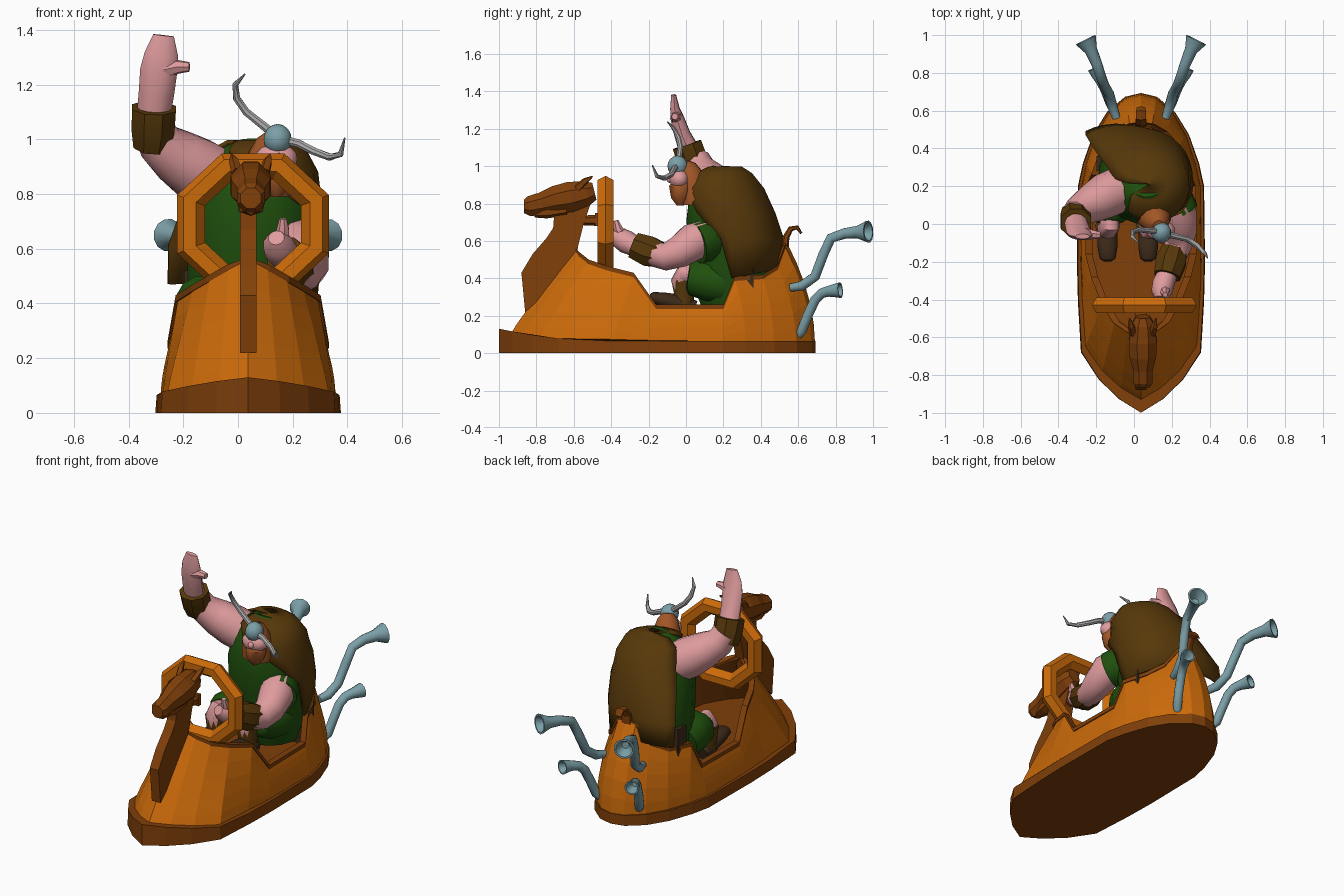
import bpy, bmesh, math
from mathutils import Vector

CX = 0.037  # centre line of the boat


def material(name, *rgb):
    m = bpy.data.materials.new(name)
    m.diffuse_color = (*rgb, 1)
    return m


ORANGE = material("orange wood", .60, .145, .003)
BROWN = material("dark wood", .215, .050, .003)
VEST = material("vest leather", .095, .040, .003)
GREEN = material("green cloth", .014, .080, .004)
SKIN = material("skin", .74, .33, .34)
HAIR = material("ginger hair", .36, .095, .02)
STEEL = material("blue steel", .20, .35, .39)
HORN = material("horn grey", .42, .41, .41)
BOOT = material("boot leather", .045, .023, .010)


def build(name, verts, faces, mats, smooth=False):
    bm = bmesh.new()
    vs = [bm.verts.new(v) for v in verts]
    for f in faces:
        bm.faces.new([vs[i] for i in f])
    bmesh.ops.recalc_face_normals(bm, faces=bm.faces)
    me = bpy.data.meshes.new(name)
    bm.to_mesh(me)
    bm.free()
    for m in mats:
        me.materials.append(m)
    ob = bpy.data.objects.new(name, me)
    bpy.context.collection.objects.link(ob)
    if smooth:
        bpy.ops.object.select_all(action='DESELECT')
        ob.select_set(True)
        bpy.context.view_layer.objects.active = ob
        bpy.ops.object.shade_smooth_by_angle(angle=math.radians(42))
    return ob


def loft(name, rings, mats, caps=True, smooth=False, closed=True):
    """Skin a list of equal-length rings."""
    n = len(rings[0])
    faces = [(r * n + i, r * n + (i + 1) % n, (r + 1) * n + (i + 1) % n, (r + 1) * n + i)
             for r in range(len(rings) - 1) for i in range(n if closed else n - 1)]
    if caps:
        faces += [tuple(range(n)), tuple(range((len(rings) - 1) * n, len(rings) * n))]
    return build(name, [v for r in rings for v in r], faces, mats, smooth)


def tube(name, pts, radii, mat, sides=10, hint=(1, 0, 0), smooth=True, hollow=0):
    """Tube along points; each radius is a number or (along hint, across). Hollow = mouth depth."""
    pts = [Vector(p) for p in pts]
    rings = []
    for i, p in enumerate(pts):
        t = (pts[min(i + 1, len(pts) - 1)] - pts[max(i - 1, 0)]).normalized()
        u = Vector(hint)
        u = (u - t * u.dot(t)).normalized()
        v = t.cross(u)
        a, b = radii[i] if isinstance(radii[i], tuple) else (radii[i],) * 2
        rings.append([p + u * a * math.cos(k) + v * b * math.sin(k)
                      for k in (2 * math.pi * (j + .5) / sides for j in range(sides))])
    if hollow:
        for k, depth in ((.82, 0), (.35, hollow)):
            rings.append([p + (q - p) * k - t * depth for q in rings[len(pts) - 1]])
    return loft(name, rings, [mat], smooth=smooth)


def box(name, c, s, mat):
    vs = [(c[0] + x * s[0], c[1] + y * s[1], c[2] + z * s[2])
          for z in (-1, 1) for x, y in ((-1, -1), (1, -1), (1, 1), (-1, 1))]
    return loft(name, [vs[:4], vs[4:]], [mat])


def ball(name, c, r, mat):
    zs = [-1, -.92, -.7, -.38, 0, .38, .7, .92, 1]
    rad = [math.sqrt(max(1 - z * z, .004)) for z in zs]
    return tube(name, [(c[0], c[1], c[2] + z * r[2]) for z in zs],
                [(k * r[0], k * r[1]) for k in rad], mat, 12)


# ---- Hull: half outline as (bottom w, bottom y, rim w, rim y, rim z), then mirrored
half = [(0, -.97, 0, -.60, .56), (.11, -.90, .07, -.57, .53), (.21, -.80, .14, -.52, .49),
        (.30, -.66, .20, -.42, .455), (.315, -.4, .255, -.28, .42), (.32, -.2, .285, -.16, .25),
        (.315, .2, .28, .2, .25), (.29, .32, .255, .26, .40), (.24, .47, .2, .41, .41),
        (.17, .59, .13, .49, .46), (.08, .67, .06, .53, .57), (0, .69, 0, .54, .59)]
cols = half + [(-a, b, -c, d, e) for a, b, c, d, e in half[-2:0:-1]]
rings = []
for t in (0, .2, .4, .6, .8, 1):
    ring = []
    for bw, by, rw, ry, rz in cols:
        f = t ** (1.1 if by < -.3 else 1.9)
        ring.append((CX + bw + (rw - bw) * f, by + (ry - by) * f, .05 + (rz - .05) * t))
    rings.append(ring)
hull = loft("hull", rings, [ORANGE, BROWN], caps=False)
sol = hull.modifiers.new("thickness", 'SOLIDIFY')
sol.thickness, sol.offset, sol.material_offset, sol.material_offset_rim = .025, -1, 1, 1

# Rim moulding
trim = [[(x + sx * (1 if x > CX else -1) * (abs(x - CX) > .01), y, z + dz) for x, y, z in rings[-1]]
        for sx, dz in ((.01, -.014), (.01, .01), (-.028, .01), (-.028, -.014), (.01, -.014))]
loft("rim_moulding", trim, [BROWN], caps=False)


# Base skirt, rising at the bow, and inner floor
def skirt_ring(k, dz):
    return [(CX + bw * k, by * (1.03 if by < 0 else 1.005),
             dz * (.065 + .065 * max(0, (-by - .5) / .47) ** 1.5)) for bw, by, *_ in cols]


loft("base_skirt", [skirt_ring(1.06, 0), skirt_ring(1.045, 1)], [BROWN])
loft("floor", [[(CX + bw * .86, by * .86, z) for bw, by, *_ in cols] for z in (.17, .2)], [BROWN])

# ---- Figurehead: neck, head, ears
side = [(-.86, .22), (-.88, .43), (-.82, .53), (-.75, .61), (-.71, .67), (-.70, .80), (-.50, .88),
        (-.51, .80), (-.55, .68), (-.575, .58), (-.60, .45)]
loft("figurehead_neck", [[(CX + s, y, z) for y, z in side] for s in (-.03, .03)], [BROWN])
tube("figurehead_head", [(CX + .01, y, z) for y, z in
     ((-.865, .785), (-.84, .785), (-.77, .80), (-.70, .82), (-.62, .835), (-.53, .855), (-.49, .865))],
     [(.04, .04), (.055, .058), (.055, .065), (.076, .08), (.08, .088), (.065, .072), (.04, .05)],
     BROWN, 8, smooth=False)
tube("figurehead_jaw", [(CX + .01, y, z) for y, z in ((-.81, .745), (-.75, .75), (-.64, .77))],
     [(.03, .02), (.05, .03), (.055, .035)], BROWN, 6, smooth=False)
for s in (-1, 1):
    tube("figurehead_ear", [(CX + .01 + s * .05, -.58, .88), (CX + .01 + s * .062, -.54, .92),
         (CX + .01 + s * .07, -.50, .945)], [.022, .018, .004], BROWN, 5, smooth=False)

# ---- Octagonal steering wheel and its column
wheel = []
for i in range(9):
    a = math.pi / 8 + i * math.pi / 4
    wheel.append([(.055 + r * math.cos(a), -.43 + y, .69 + .93 * r * math.sin(a))
                  for r, y in ((.30, 0), (.275, -.042), (.225, -.042), (.19, 0), (.225, .042), (.275, .042))])
loft("steering_wheel", wheel, [ORANGE], caps=False)
tube("wheel_column", [(CX, -.57, .71), (CX, -.47, .71)], [.025, .03], BROWN, 6)
box("wheel_hub", (CX, -.475, .715), (.03, .012, .035), BROWN)

# ---- Stern curl
tube("stern_curl", [(CX, .53, .55), (CX, .535, .62), (CX, .56, .665), (CX, .595, .672), (CX, .617, .64)],
     [(.035, .02), (.035, .018), (.03, .015), (.03, .012), (.025, .006)], BROWN, 6, smooth=False)

# ---- Exhaust horns, two on each side
for s in (-1, 1):
    for tag, path, bell in (
            ("upper", [(.13, .56, .35), (.15, .62, .36), (.17, .69, .41), (.195, .735, .53), (.21, .775, .615),
                       (.235, .85, .64), (.265, .92, .647), (.292, .975, .65)], .060),
            ("lower", [(.12, .585, .08), (.15, .62, .12), (.165, .65, .20), (.18, .69, .285), (.195, .725, .32),
                       (.212, .76, .33), (.228, .79, .334), (.24, .825, .337)], .043)):
        tube(tag + "_exhaust", [(CX + s * x, y, z) for x, y, z in path],
             [.022, .027, .027, .027, .027, .029, .035, bell], STEEL, 12, hollow=.06)

# ---- Rider torso: (z, centre x, centre y, radius x, radius y)
body = [(.22, .04, .27, .17, .18), (.33, .04, .27, .21, .22), (.46, .04, .265, .23, .225),
        (.60, .05, .25, .24, .235), (.74, .06, .22, .235, .225), (.87, .07, .205, .205, .19),
        (.95, .07, .20, .16, .135), (.985, .07, .21, .09, .07)]
tube("tunic", [(x, y, z) for z, x, y, _, _ in body], [b[3:] for b in body], GREEN, 16)

# Leather cape wrapped round the back and right side, with one loose lower corner
starts = [-5, -15, -42, -98, -125, -140]
ends = [146, 148, 150, 155, 165, 175]
flare = [1, .95, .5, .15, 0, 0]
cape = []
for (z, x, y, rx, ry), a0, a1, fl in zip(body[2:], starts, ends, flare):
    row = []
    for j in range(15):
        q = j / 14
        a = math.radians(a0 + (a1 - a0) * q)
        k = fl * max(0, q - .6) / .4
        hem = .07 * max(0, 1 - 1.6 * q) if z < .5 else 0
        row.append((x + (rx + .02) * math.cos(a) - .09 * k, y + (ry + .02) * math.sin(a) + .09 * k,
                    z + .012 - hem))
    cape.append(row)
cape.append([(.08, .21, 1.0)] * 15)
shell = loft("cape", cape, [VEST], caps=False, closed=False, smooth=True)
shell.modifiers.new("thickness", 'SOLIDIFY').thickness = .015
box("seat_back", (CX, .32, .36), (.235, .04, .16), BOOT)

# ---- Head, beard and helmet
tube("hair", [(.10, .045, .80), (.105, .04, .87), (.115, .025, .94), (.125, 0, .99), (.13, -.01, 1.02)],
     [(.095, .075), (.095, .08), (.078, .075), (.058, .06), (.03, .03)], HAIR, 12)
ball("face", (.14, -.035, .93), (.08, .055, .055), SKIN)
tube("beard", [(.14, -.03, .79), (.14, -.03, .83), (.145, -.03, .88), (.14, -.01, .92)],
     [.02, .05, .062, .05], HAIR, 10)
ball("nose", (.15, -.085, .93), (.018, .02, .02), SKIN)
ball("helmet", (.145, -.045, 1.0), (.053, .056, .056), STEEL)
tube("high_horn", [(.13, -.04, 1.02), (.08, -.035, 1.06), (.03, -.03, 1.10), (-.005, -.04, 1.15),
     (-.01, -.065, 1.20), (.025, -.10, 1.238)], [.017, .016, .015, .014, .011, .003], HORN, 8, (0, 1, 0))
tube("low_horn", [(.16, -.05, 1.0), (.22, -.065, .985), (.28, -.08, .955), (.335, -.115, .935),
     (.375, -.155, .945), (.39, -.18, 1.005)], [.017, .016, .015, .014, .011, .003], HORN, 8, (0, 1, 0))

# ---- Raised arm with cuff, open hand and thumb
Y = (0, 1, 0)
tube("raised_arm", [(-.06, .19, .84), (-.15, .15, .89), (-.22, .11, .935), (-.285, .075, .985), (-.31, .05, 1.04)],
     [.12, .12, .105, .085, .075], SKIN, 12, Y)
tube("raised_cuff", [(-.315, .06, .975), (-.31, .03, 1.04), (-.307, .005, 1.115)],
     [(.075, .072), (.088, .085), (.085, .087)], VEST, 8, Y)
tube("raised_hand", [(-.307, .01, 1.10), (-.298, -.02, 1.17), (-.29, -.045, 1.25), (-.28, -.06, 1.31), (-.272, -.066, 1.38)],
     [(.055, .062), (.045, .065), (.038, .068), (.026, .062), (.014, .038)], SKIN, 10, Y)
tube("raised_thumb", [(-.27, -.05, 1.255), (-.22, -.055, 1.265), (-.178, -.06, 1.265)],
     [.035, .026, .018], SKIN, 7, Y)

# ---- Steering arm with short sleeve, cuff and hand
tube("short_sleeve", [(.17, .17, .61), (.21, .115, .60), (.235, .06, .585)], [.09, .112, .11], GREEN, 12)
tube("steering_arm", [(.20, .13, .635), (.235, .04, .595), (.245, -.04, .54), (.235, -.11, .515), (.21, -.17, .53)],
     [.085, .103, .088, .075, .07], SKIN, 12)
tube("steering_cuff", [(.215, -.135, .525), (.195, -.20, .545), (.175, -.275, .575)],
     [.073, .087, .075], VEST, 8)
tube("steering_hand", [(.175, -.27, .57), (.155, -.32, .595), (.145, -.36, .62), (.14, -.395, .64)],
     [(.055, .055), (.06, .062), (.055, .055), (.03, .03)], SKIN, 10)
tube("steering_thumb", [(.16, -.345, .63), (.165, -.365, .67), (.165, -.375, .71)], [.03, .024, .014], SKIN, 7)

# ---- Legs: thigh, knee, boot cuff and boot
for thigh_x, foot_x in ((-.12, -.14), (.14, .075)):
    mid = (thigh_x + foot_x) / 2
    tube("thigh", [(thigh_x, .22, .37), (thigh_x, .12, .39), (mid, .04, .405), (mid, .01, .41)],
         [.11, .115, .10, .07], GREEN, 12)
    tube("knee", [(mid, .04, .42), (mid, -.01, .43), (foot_x, -.025, .39), (foot_x, -.015, .33)],
         [.05, .055, .055, .05], SKIN, 10)
    tube("boot_cuff", [(foot_x, -.01, .22), (foot_x, -.01, .30), (foot_x, -.01, .395)],
         [.05, .055, .066], VEST, 10, Y)
    tube("boot", [(foot_x, .05, .24), (foot_x, -.04, .265), (foot_x, -.12, .285), (foot_x, -.18, .30), (foot_x, -.195, .305)],
         [(.045, .04), (.055, .05), (.055, .04), (.045, .028), (.025, .015)], BOOT, 10)
